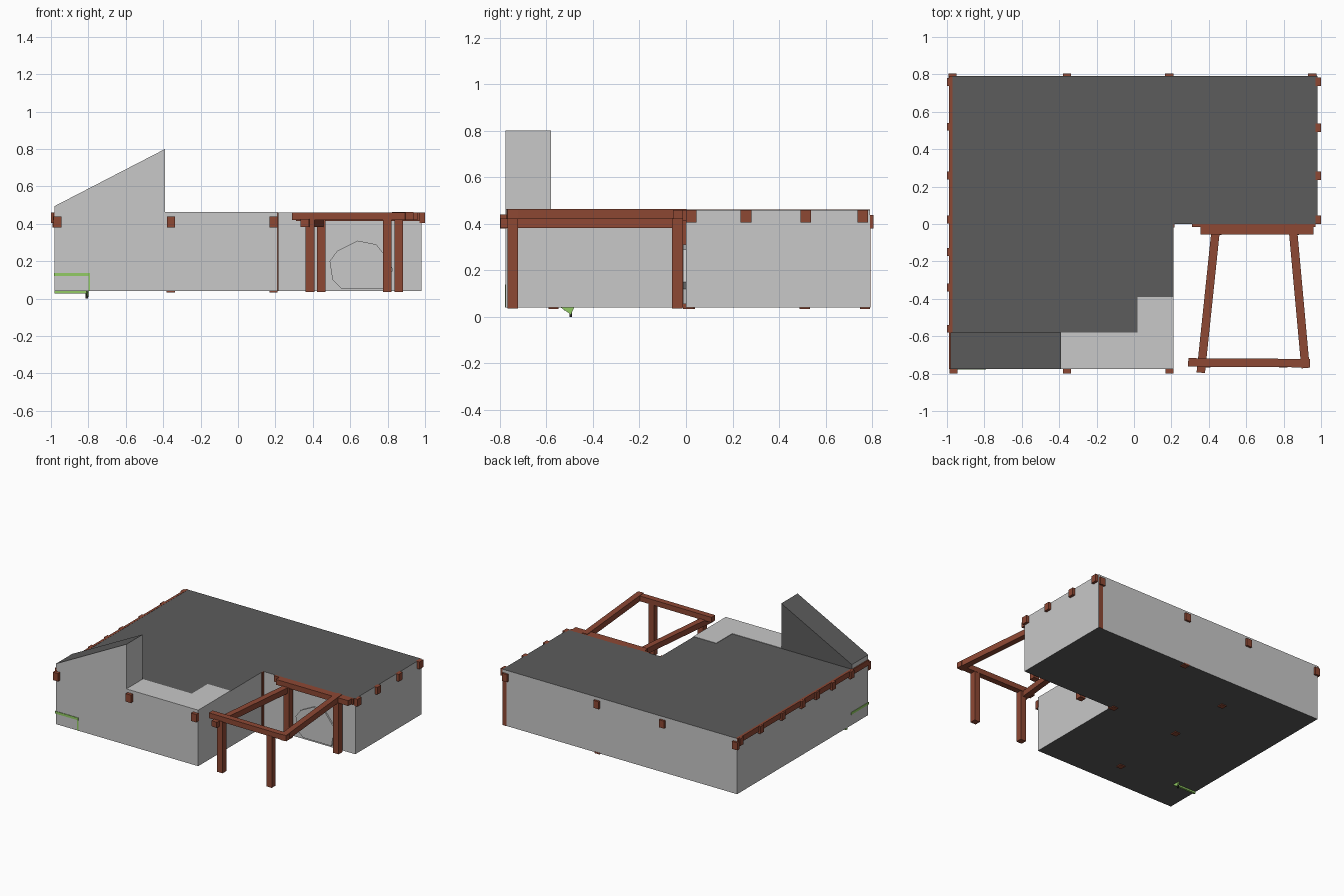
import bpy, bmesh, math
from mathutils import Vector

cube = bpy.data.objects.get("Cube")
if cube:
    bpy.data.objects.remove(cube, do_unlink=True)


def material(name, rgb):
    m = bpy.data.materials.new(name)
    m.use_nodes = True
    m.diffuse_color = (*rgb, 1)
    m.node_tree.nodes["Principled BSDF"].inputs["Base Color"].default_value = (*rgb, 1)
    return m


PLASTER = material("light grey plaster", (0.58, 0.58, 0.58))
SLATE = material("dark grey roof", (0.107, 0.107, 0.107))
WOOD = material("brown wood", (0.27, 0.065, 0.034))
GREEN = material("green trim", (0.29, 0.6, 0.13))
BLACK = material("black metal", (0.02, 0.02, 0.02))


def prism(name, outline, axis, lo, hi, mats, rule=None):
    """Extrude an outline along an axis; rule(normal) picks the material slot."""
    def place(a, b, c):
        return (a, b, c) if axis == "z" else (a, c, b) if axis == "y" else (c, a, b)
    bm = bmesh.new()
    base = bm.faces.new([bm.verts.new(place(a, b, lo)) for a, b in outline])
    grown = bmesh.ops.extrude_face_region(bm, geom=[base])["geom"]
    shift = Vector(place(0, 0, hi - lo))
    bmesh.ops.translate(bm, vec=shift, verts=[g for g in grown if isinstance(g, bmesh.types.BMVert)])
    bmesh.ops.recalc_face_normals(bm, faces=bm.faces)
    bm.normal_update()
    for f in bm.faces:
        f.material_index = rule(f.normal) if rule else 0
    me = bpy.data.meshes.new(name)
    bm.to_mesh(me)
    bm.free()
    for m in mats:
        me.materials.append(m)
    ob = bpy.data.objects.new(name, me)
    bpy.context.collection.objects.link(ob)
    return ob


def box(name, x, y, z, mat):
    return prism(name, [(x[0], y[0]), (x[1], y[0]), (x[1], y[1]), (x[0], y[1])], "z", *z, [mat])


def beam(name, start, end, width, z):
    """Horizontal timber between two plan points."""
    a, b = Vector(start), Vector(end)
    d = (b - a).normalized() * width / 2
    n = Vector((-d.y, d.x))
    return prism(name, [a + n, a - n, b - n, b + n], "z", *z, [WOOD])


# L-shaped house with dark roof and underside
prism("house_body", [(-.98, -.775), (.21, -.775), (.21, 0), (.98, 0), (.98, .79), (-.98, .79)],
      "z", .04, .46, [PLASTER, SLATE], lambda n: int(abs(n.z) > .5))
# Light terrace on the front corner
prism("terrace", [(-.39, -.775), (.21, -.775), (.21, -.39), (.02, -.39), (.02, -.58), (-.39, -.58)],
      "z", .458, .463, [PLASTER])
# Wedge tower with sloping dark roof and dark back
prism("wedge_tower", [(-.98, .45), (-.39, .45), (-.39, .80), (-.98, .495)],
      "y", -.775, -.58, [PLASTER, SLATE], lambda n: int(n.z > .5 or n.y > .5))

# Beam ends around the walls
for i, x in enumerate((-.965, -.358, .19)):
    box(f"front_beam_end_{i}", (x - .022, x + .022), (-.80, -.77), (.38, .44), WOOD)
for i, x in enumerate((-.97, -.358, .188, .953)):
    box(f"back_beam_end_{i}", (x - .022, x + .022), (.78, .805), (.38, .437), WOOD)
for i, y in enumerate((.022, .258, .515, .76)):
    box(f"left_beam_end_{i}", (.97, 1.0), (y - .023, y + .023), (.405, .46), WOOD)
for i, y in enumerate((.76, .52, .26, .025, -.15, -.34, -.56)):
    box(f"right_beam_end_{i}", (-1.0, -.97), (y - .021, y + .021), (.405, .46), WOOD)
box("right_eave_beam", (-.988, -.97), (-.775, .79), (.42, .461), WOOD)
box("courtyard_eave_beam", (.31, .97), (-.015, .01), (.415, .46), WOOD)

# Thin posts at the corners
box("back_corner_post", (.945, .978), (.785, .793), (.04, .39), WOOD)
box("courtyard_corner_post", (.205, .217), (-.02, .0), (.04, .46), WOOD)

# Post feet under the floor
for i, (x, y) in enumerate(((-.36, .51), (-.36, .016), (-.36, -.57), (.19, .01), (.19, .77))):
    box(f"post_foot_{i}", (x - .022, x + .022), (y - .022, y + .022), (.033, .045), WOOD)

# Pergola in the courtyard
beam("pergola_front_beam", (.29, -.74), (.94, -.744), .045, (.42, .46))
beam("pergola_back_beam", (.355, -.035), (.96, -.035), .042, (.42, .46))
beam("pergola_right_beam", (.357, -.795), (.437, -.03), .045, (.382, .425))
beam("pergola_left_beam", (.917, -.77), (.847, 0), .045, (.42, .464))
for i, (x, y) in enumerate(((.385, -.745), (.797, -.745), (.445, -.037), (.86, -.037))):
    box(f"pergola_leg_{i}", (x - .023, x + .023), (y - .023, y + .023), (.036, .425), WOOD)

# Irregular stone doorway slab on the courtyard wall
prism("stone_door", [(.49, .20), (.53, .255), (.64, .31), (.74, .29), (.81, .20), (.83, .15),
                     (.80, .12), (.79, .055), (.55, .055), (.505, .10)],
      "y", -.012, .01, [PLASTER])

# Green trim around the front corner
box("front_trim_bar", (-.982, -.79), (-.779, -.77), (.12, .138), GREEN)
box("front_trim_upright", (-.80, -.79), (-.778, -.77), (.04, .138), GREEN)
box("side_trim_bar", (-.983, -.975), (-.779, -.57), (.12, .138), GREEN)
prism("floor_trim", [(-.54, .041), (-.48, .041), (-.495, .01)], "x", -.81, -.80, [GREEN])
box("floor_trim_rail", (-.98, -.80), (-.525, -.51), (.027, .041), GREEN)
box("floor_pin", (-.815, -.803), (-.50, -.49), (0, .041), BLACK)
